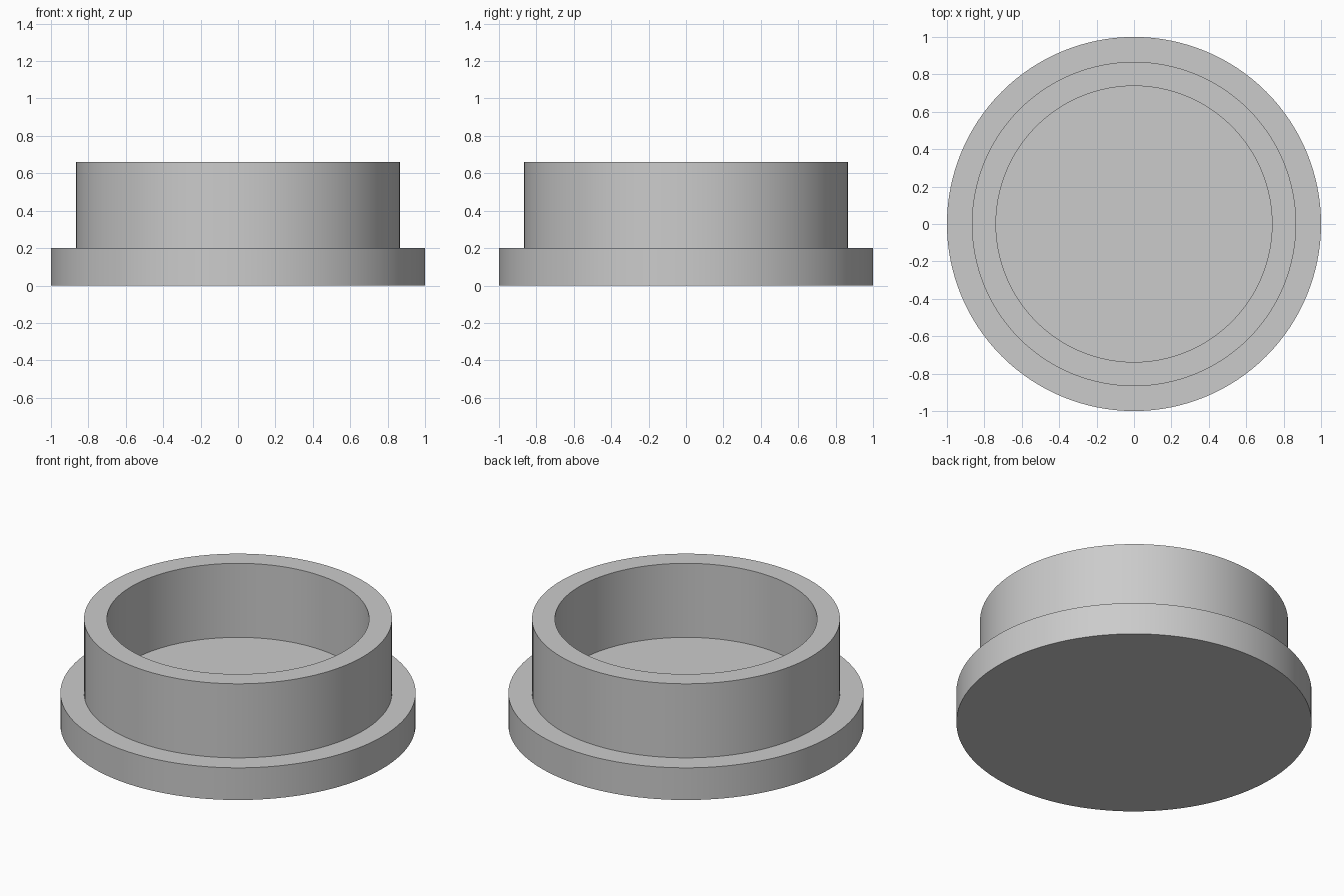
import bpy
import bmesh
import math

cube = bpy.data.objects.get("Cube")
if cube:
    bpy.data.objects.remove(cube, do_unlink=True)

SEGMENTS = 128

# Single plain grey material
grey = bpy.data.materials.new("plain_grey")
grey.use_nodes = True
colour = (0.6, 0.6, 0.6, 1.0)
grey.diffuse_color = colour
grey.node_tree.nodes["Principled BSDF"].inputs["Base Color"].default_value = colour


def lathe(name, profile, material):
    """Revolve an (radius, z) profile about z and cap both open ends."""
    bm = bmesh.new()
    rings = []
    for r, z in profile:
        rings.append([bm.verts.new((r * math.cos(a), r * math.sin(a), z))
                      for a in (2 * math.pi * i / SEGMENTS for i in range(SEGMENTS))])
    for low, high in zip(rings, rings[1:]):
        for i in range(SEGMENTS):
            j = (i + 1) % SEGMENTS
            bm.faces.new((low[i], low[j], high[j], high[i]))
    bm.faces.new(rings[0][::-1])
    bm.faces.new(rings[-1])
    bmesh.ops.recalc_face_normals(bm, faces=bm.faces)
    mesh = bpy.data.meshes.new(name)
    bm.to_mesh(mesh)
    bm.free()
    mesh.materials.append(material)
    obj = bpy.data.objects.new(name, mesh)
    bpy.context.collection.objects.link(obj)
    bpy.ops.object.select_all(action='DESELECT')
    obj.select_set(True)
    bpy.context.view_layer.objects.active = obj
    bpy.ops.object.shade_smooth_by_angle(angle=math.radians(30))
    return obj


# Flanged cap: wide base disc, raised wall, recessed floor level with the flange
lathe("flanged_cap", [
    (1.0, 0.0), (1.0, 0.2),        # flange edge
    (0.867, 0.2), (0.867, 0.66),   # outer wall
    (0.738, 0.66), (0.738, 0.2),   # rim and inner wall
], grey)
